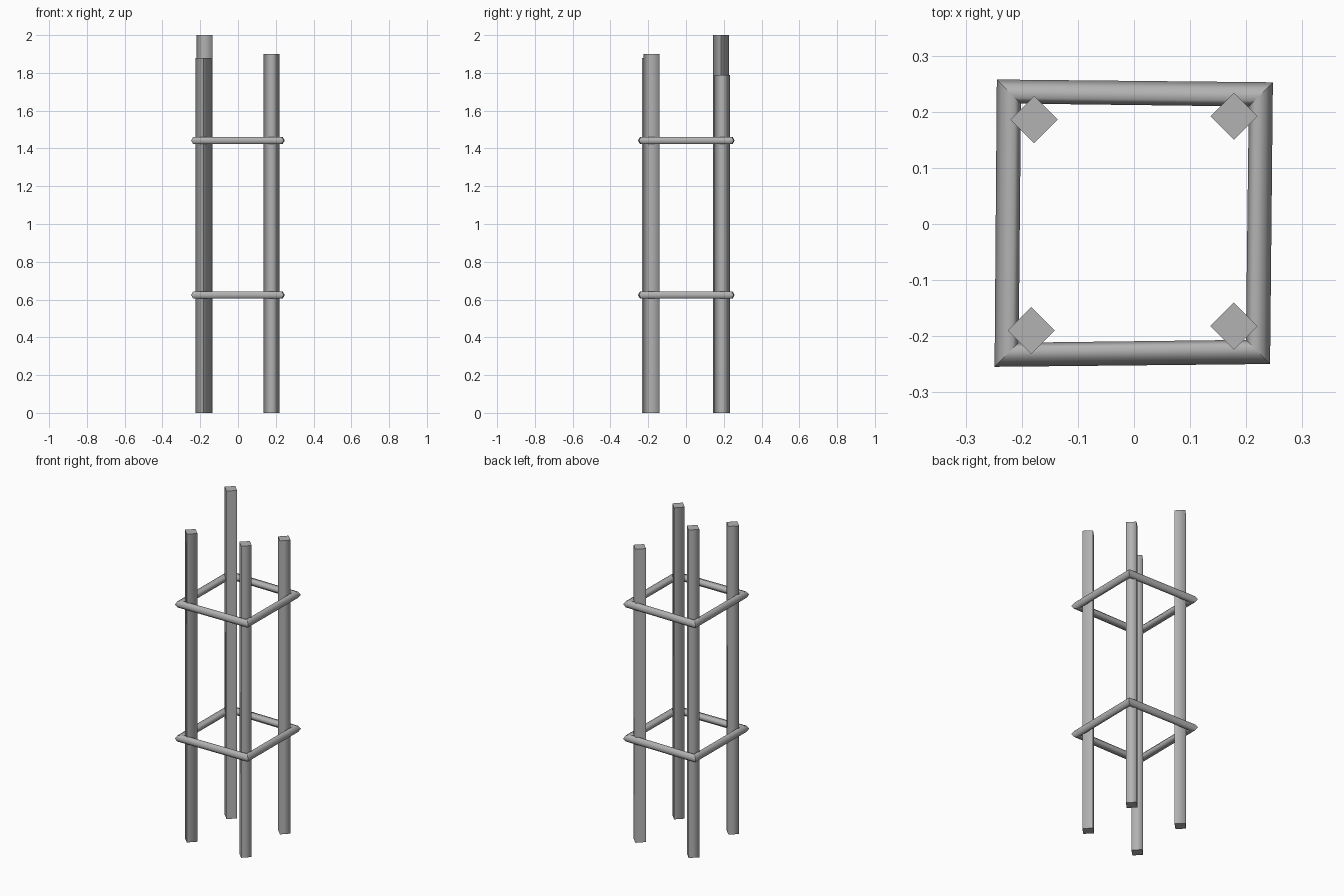
import bpy, bmesh
from math import cos, sin, pi
from mathutils import Vector

cube = bpy.data.objects.get("Cube")
if cube:
    bpy.data.objects.remove(cube, do_unlink=True)

# One plain grey for everything
grey = bpy.data.materials.new("grey")
grey.use_nodes = True
colour = (0.45, 0.45, 0.45, 1)
grey.diffuse_color = colour
grey.node_tree.nodes["Principled BSDF"].inputs["Base Color"].default_value = colour


def finish(name, bm):
    bmesh.ops.recalc_face_normals(bm, faces=bm.faces[:])
    mesh = bpy.data.meshes.new(name)
    bm.to_mesh(mesh)
    bm.free()
    mesh.materials.append(grey)
    obj = bpy.data.objects.new(name, mesh)
    bpy.context.collection.objects.link(obj)


def post(name, x, y, height, seam, radius=0.042):
    """Square post turned on its corner, soft sides with one hard seam."""
    bm = bmesh.new()
    ring = [bm.verts.new((x + radius * cos(i * pi / 2), y + radius * sin(i * pi / 2), 0))
            for i in range(4)]
    base = bm.faces.new(ring)
    top = bmesh.ops.extrude_face_region(bm, geom=[base], use_keep_orig=True)["geom"]
    top_verts = [g for g in top if isinstance(g, bmesh.types.BMVert)]
    bmesh.ops.translate(bm, verts=top_verts, vec=(0, 0, height))
    for face in bm.faces:
        face.smooth = True
    for edge in bm.edges:
        a, b = (v.co for v in edge.verts)
        upright = abs(a.z - b.z) > 0.1
        corner = Vector((a.x - x, a.y - y))
        edge.smooth = upright and corner.dot(Vector(seam)) < radius / 2
    finish(name, bm)


def frame(name, z, corners, radius=0.0215, sides=6):
    """Closed square tube loop with mitred corners."""
    bm = bmesh.new()
    loops = []
    for cx, cy in corners:
        out = Vector((1 if cx > 0 else -1, 1 if cy > 0 else -1, 0))
        loops.append([bm.verts.new(Vector((cx, cy, z)) + out * radius * cos(a)
                                   + Vector((0, 0, radius * sin(a))))
                      for a in (2 * pi * i / sides for i in range(sides))])
    for k, loop in enumerate(loops):
        nxt = loops[(k + 1) % len(loops)]
        for i in range(sides):
            j = (i + 1) % sides
            bm.faces.new((loop[i], loop[j], nxt[j], nxt[i])).smooth = True
        for i in range(sides):
            bm.edges.get((loop[i], loop[(i + 1) % sides])).smooth = False
    finish(name, bm)


# Four posts of uneven height
post("front_right_post", -0.183, -0.19, 1.88, (0, -1))
post("front_left_post", 0.178, -0.182, 1.9, (0, 1))
post("back_right_post", -0.178, 0.186, 2.0, (1, 0))
post("back_left_post", 0.178, 0.192, 1.79, (-1, 0))

# Two slightly skewed hoops around the posts
corners = [(-0.223, 0.236), (0.226, 0.231), (0.221, -0.228), (-0.227, -0.233)]
frame("lower_frame", 0.624, corners)
frame("upper_frame", 1.442, corners)
